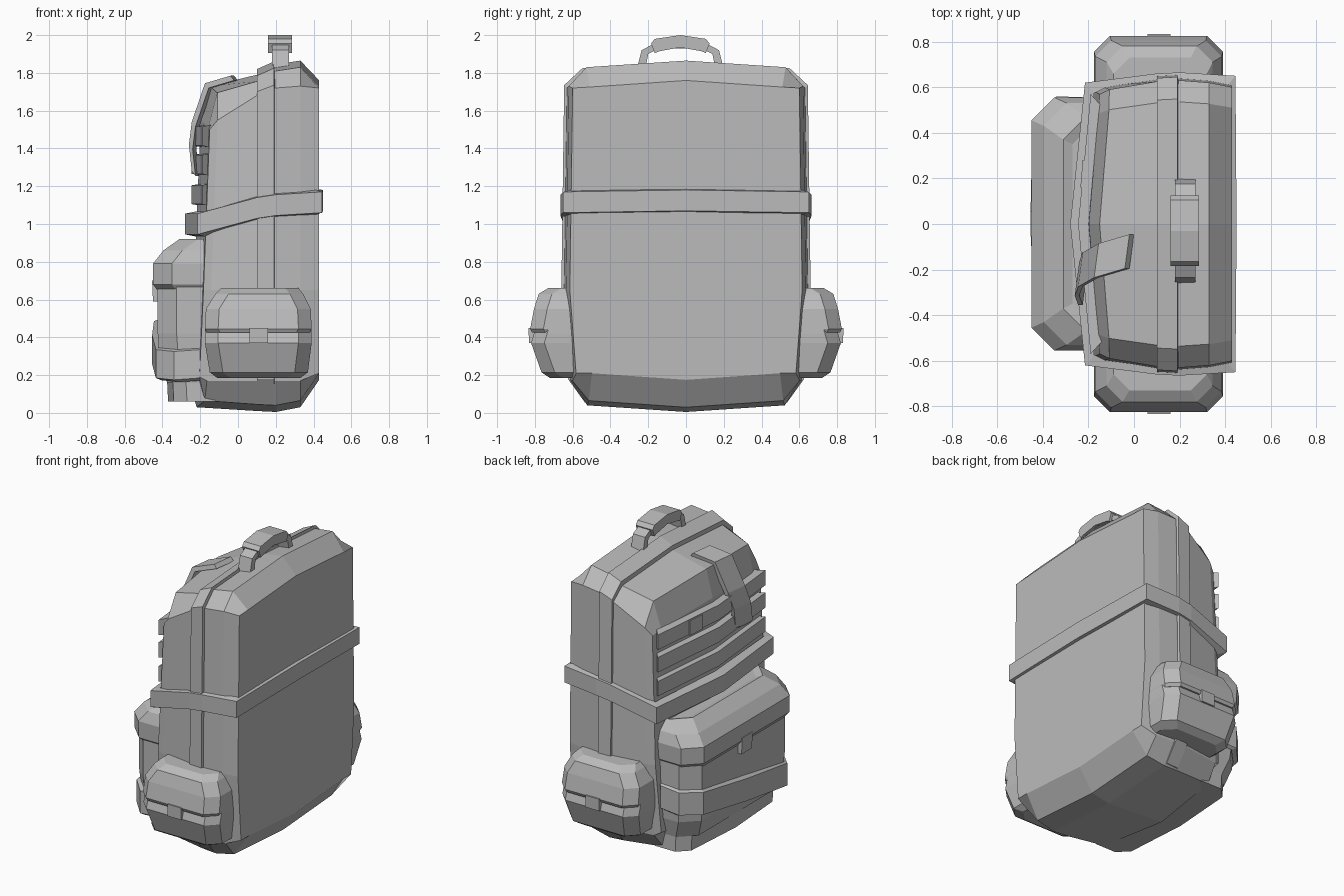
import bpy, bmesh
from mathutils import Vector

cube = bpy.data.objects.get("Cube")
if cube:
    bpy.data.objects.remove(cube, do_unlink=True)

fabric = bpy.data.materials.new("grey_fabric")
fabric.use_nodes = True
GREY = (0.5, 0.5, 0.5, 1)
fabric.diffuse_color = GREY
fabric.node_tree.nodes["Principled BSDF"].inputs["Base Color"].default_value = GREY


def loft(name, rings, loop=False, split=False):
    """Skin closed rings; split caps are folded along the ring's middle."""
    bm = bmesh.new()
    rows = [[bm.verts.new(p) for p in ring] for ring in rings]
    n = len(rows[0])
    pairs = list(zip(rows, rows[1:])) + ([(rows[-1], rows[0])] if loop else [])
    for a, b in pairs:
        for i in range(n):
            j = (i + 1) % n
            bm.faces.new((a[i], a[j], b[j], b[i]))
    if not loop:
        for row in (rows[0], rows[-1]):
            h = n // 2
            for cap in ([row[:h + 1], row[h:] + row[:1]] if split else [row]):
                bm.faces.new(cap)
    bmesh.ops.recalc_face_normals(bm, faces=bm.faces[:])
    mesh = bpy.data.meshes.new(name)
    bm.to_mesh(mesh)
    bm.free()
    mesh.materials.append(fabric)
    ob = bpy.data.objects.new(name, mesh)
    bpy.context.collection.objects.link(ob)
    return ob


def mirror_y(half):
    """Complete a half outline that starts and ends on the middle plane."""
    return half + [(x, -y, z) for x, y, z in half[-2:0:-1]]


def body_ring(x, w, top, side_top, bot, side_bot, bulge=0, lean=0):
    outline = [(0, bot), (.83 * w, bot + .035), (w * .97, side_bot), (w + .015, .65),
               (w, side_top), (.85 * w, top - .035), (0, top)]
    return mirror_y([(x - bulge * (1 - y / w) - lean * (1.5 - z), y, z) for y, z in outline])


# Main bag
loft("bag_body", [
    body_ring(-.15, .57, 1.55, 1.50, .15, .19, .05, .04),
    body_ring(-.11, .59, 1.73, 1.55, .03, .17, .05, .04),
    body_ring(.10, .625, 1.79, 1.68, .01, .17),
    body_ring(.20, .63, 1.845, 1.72, .005, .17),
    body_ring(.33, .62, 1.865, 1.73, .03, .17),
    body_ring(.43, .60, 1.76, 1.72, .175, .21)], split=True)

# Raised seam running over the bag
loft("seam_band", [
    body_ring(.10, .61, 1.77, 1.66, .03, .18),
    body_ring(.10, .64, 1.82, 1.70, .02, .18),
    body_ring(.19, .645, 1.86, 1.735, .02, .18),
    body_ring(.20, .61, 1.80, 1.70, .03, .18)], split=True)


def webbing(name, path, height, depth, loop=False):
    """Upright band whose outer face follows the path, thickened inwards."""
    rings = []
    for x, y, z in path:
        d = Vector((x - .12, y * .6, 0)).normalized() * depth
        lo, hi = z - height / 2, z + height / 2
        rings.append([(x, y, lo), (x, y, hi), (x - d.x, y - d.y, hi + .012), (x - d.x, y - d.y, lo - .012)])
    return loft(name, rings, loop)


# Belt around the bag
webbing("belt", mirror_y([(-.28, 0, 1.0), (-.215, .62, 1.0), (.10, .66, 1.085), (.20, .665, 1.1),
                          (.445, .65, 1.115), (.45, 0, 1.125)]), .11, .06, loop=True)

# Webbing rows on the upper front
for i, z in enumerate((1.155, 1.315, 1.465)):
    webbing(f"front_webbing_{i + 1}", [(-.19, .57, z), (-.245, 0, z), (-.19, -.57, z)], .10, .08)


def strip(name, path, width, thick):
    """Flat ribbon along a path, offset by a width and a thickness vector."""
    w, t = Vector(width) / 2, Vector(thick)
    return loft(name, [[Vector(p) - w, Vector(p) + w, Vector(p) + w - t, Vector(p) - w - t] for p in path])


# Slanted strap over the top edge and small loop beside it
strip("lid_strap", [(-.03, -.12, 1.785), (-.165, -.16, 1.745), (-.235, -.20, 1.54), (-.25, -.24, 1.42),
                    (-.235, -.28, 1.28)], (.02, .15, 0), (-.02, 0, .025))
strip("webbing_loop", [(-.23, .22, 1.51), (-.23, .22, 1.41)], (.01, .12, 0), (-.03, 0, 0))


# Front pocket
def pocket_ring(z, d, w, back=-.14, chamfer=.1, bulge=0):
    return mirror_y([(-d - bulge, 0, z), (-d, w - chamfer, z), (-d + chamfer, w, z), (back, w, z), (back, 0, z)])


loft("front_pocket", [pocket_ring(*s) for s in (
    (.16, .375, .50), (.28, .415, .53), (.42, .425, .54), (.68, .425, .54), (.80, .36, .50))])
loft("front_pocket_base", [pocket_ring(z, d, .50, -.12, .07, .03) for z, d in ((.06, .34), (.16, .345), (.17, .32))])
loft("front_pocket_flap", [pocket_ring(*s) for s in (
    (.64, .42, .52), (.68, .45, .55), (.79, .45, .555), (.86, .395, .53), (.92, .31, .47), (.905, .27, .45))])
strip("front_pocket_tab", [(-.455, 0, .70), (-.45, 0, .59)], (0, .11, 0), (-.04, 0, 0))
webbing("front_pocket_strap", [(-.20, .555, .43), (-.34, .56, .42), (-.445, .45, .41), (-.455, 0, .335),
                               (-.435, -.45, .26), (-.34, -.55, .25), (-.20, -.55, .26)], .15, .03)


# Side pockets with flaps and tabs
def side_ring(s, z, x0, x1, y, chamfer=.07):
    return [(x, s * v, z) for x, v in ((x0, .57), (x0, y - chamfer), (x0 + chamfer, y),
                                       (x1 - chamfer, y), (x1, y - chamfer), (x1, .57))]


for label, s in (("left", 1), ("right", -1)):
    loft(f"side_pocket_{label}", [side_ring(s, *r) for r in (
        (.185, -.11, .33, .72), (.215, -.15, .37, .765), (.37, -.175, .39, .82), (.42, -.175, .39, .805),
        (.55, -.17, .385, .77))])
    loft(f"side_pocket_flap_{label}", [side_ring(s, *r) for r in (
        (.425, -.165, .38, .815), (.445, -.175, .39, .825), (.55, -.17, .385, .805), (.63, -.12, .345, .78),
        (.66, -.09, .32, .73))])
    strip(f"side_pocket_tab_{label}", [(.11, s * .833, .45), (.11, s * .832, .37)], (.10, 0, 0), (0, s * .03, 0))


# Carry handle: thin loop with a padded grip
def handle(name, pts, x0, x1):
    loft(name, [[(x0, y, z), (x1, y, z), (x1, v, u), (x0, v, u)] for y, z, v, u in pts])


handle("handle_loop", [(-.265, 1.80, -.22, 1.80), (-.235, 1.92, -.20, 1.90), (-.15, 1.965, -.14, 1.93),
                       (.09, 1.965, .08, 1.93), (.175, 1.92, .14, 1.90), (.205, 1.80, .16, 1.80)], .18, .27)
handle("handle_grip", [(-.185, 1.955, -.165, 1.905), (-.165, 1.98, -.14, 1.915), (-.03, 2.0, -.03, 1.935),
                       (.105, 1.98, .08, 1.915), (.125, 1.955, .105, 1.905)], .16, .285)
